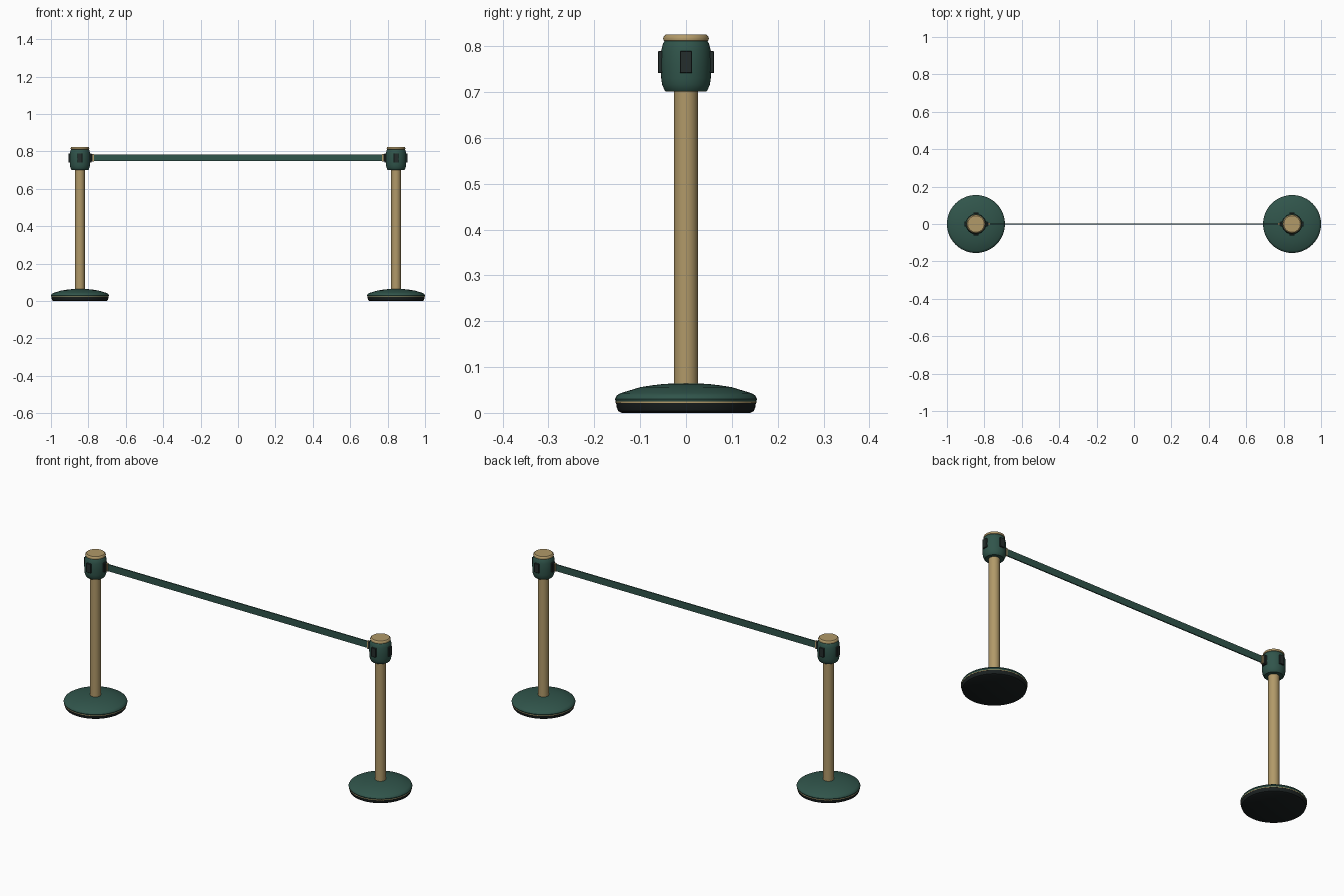
import bpy, bmesh, math
from mathutils import Matrix

if "Cube" in bpy.data.objects:
    bpy.data.objects.remove(bpy.data.objects["Cube"])


def material(name, rgb):
    m = bpy.data.materials.new(name)
    m.diffuse_color = (*rgb, 1)
    m.use_nodes = True
    m.node_tree.nodes["Principled BSDF"].inputs["Base Color"].default_value = m.diffuse_color
    return m


GREEN = material("dark green", (0.030, 0.090, 0.070))
BRASS = material("brass", (0.44, 0.32, 0.14))
BLACK = material("black rubber", (0.010, 0.014, 0.014))
SLOT = material("charcoal", (0.018, 0.027, 0.025))


def finish(name, bm, mats, smooth=True):
    bmesh.ops.recalc_face_normals(bm, faces=bm.faces)
    me = bpy.data.meshes.new(name)
    bm.to_mesh(me)
    bm.free()
    ob = bpy.data.objects.new(name, me)
    bpy.context.collection.objects.link(ob)
    for m in mats:
        me.materials.append(m)
    if smooth:
        bpy.ops.object.select_all(action='DESELECT')
        ob.select_set(True)
        bpy.context.view_layer.objects.active = ob
        bpy.ops.object.shade_smooth_by_angle(angle=math.radians(35))
    return ob


def lathe(name, x, profile, mats, rule=lambda z: 0, sides=48):
    """Revolve (radius, height) points about a vertical axis and cap both ends."""
    bm = bmesh.new()
    rings = [[bm.verts.new((x + r * math.cos(2 * math.pi * i / sides),
                            r * math.sin(2 * math.pi * i / sides), z))
              for i in range(sides)] for r, z in profile]
    for a, b in zip(rings, rings[1:]):
        for i in range(sides):
            j = (i + 1) % sides
            bm.faces.new((a[i], a[j], b[j], b[i]))
    bm.faces.new(rings[0])
    bm.faces.new(rings[-1])
    for f in bm.faces:
        f.material_index = rule(f.calc_center_median().z)
    return finish(name, bm, mats)


def box(name, size, matrix, mat, bevel=0.0):
    bm = bmesh.new()
    bmesh.ops.create_cube(bm, size=1)
    bmesh.ops.scale(bm, vec=size, verts=bm.verts)
    if bevel:
        bmesh.ops.bevel(bm, geom=bm.edges[:], offset=bevel, segments=1, affect='EDGES')
    bm.transform(matrix)
    return finish(name, bm, [mat], smooth=False)


BASE = [(0.140, 0.0), (0.148, 0.004), (0.151, 0.012), (0.1525, 0.0215), (0.1535, 0.0215),
        (0.1535, 0.0245), (0.153, 0.0245), (0.155, 0.030), (0.151, 0.038), (0.143, 0.043),
        (0.100, 0.056), (0.075, 0.060), (0.050, 0.063), (0.030, 0.064)]
HEAD = [(0.044, 0.701), (0.047, 0.704), (0.052, 0.716), (0.054, 0.730),
        (0.055, 0.760), (0.054, 0.790), (0.050, 0.806), (0.046, 0.812)]
CAP = [(0.045, 0.810), (0.049, 0.812), (0.050, 0.817), (0.048, 0.822), (0.044, 0.825)]

POST_X = 0.845
for side, sx in (("left", -1), ("right", 1)):
    x = sx * POST_X
    # Rubber-footed base with a thin brass ring
    lathe(side + "_base", x, BASE, [GREEN, BLACK, BRASS],
          lambda z: 1 if z < 0.0212 else (2 if z < 0.0246 else 0))
    # Post, head and cap
    lathe(side + "_post", x, [(0.026, 0.060), (0.026, 0.705)], [BRASS], sides=32)
    lathe(side + "_head", x, HEAD, [GREEN])
    lathe(side + "_cap", x, CAP, [BRASS])
    # Four belt slots around the head
    for k in range(4):
        m = (Matrix.Translation((x, 0, 0.765)) @ Matrix.Rotation(k * math.pi / 2, 4, 'Z')
             @ Matrix.Translation((0.055, 0, 0)))
        box(f"{side}_slot_{k + 1}", (0.012, 0.026, 0.048), m, SLOT, 0.001)
    # Belt clip: dark block with a brass end
    box(side + "_clip", (0.010, 0.016, 0.040), Matrix.Translation((sx * 0.782, 0, 0.766)), SLOT)
    box(side + "_clip_end", (0.009, 0.012, 0.042), Matrix.Translation((sx * 0.774, 0, 0.766)), BRASS, 0.001)

# Belt stretched between the heads
box("belt", (1.545, 0.006, 0.036), Matrix.Translation((0, 0, 0.766)), GREEN)
